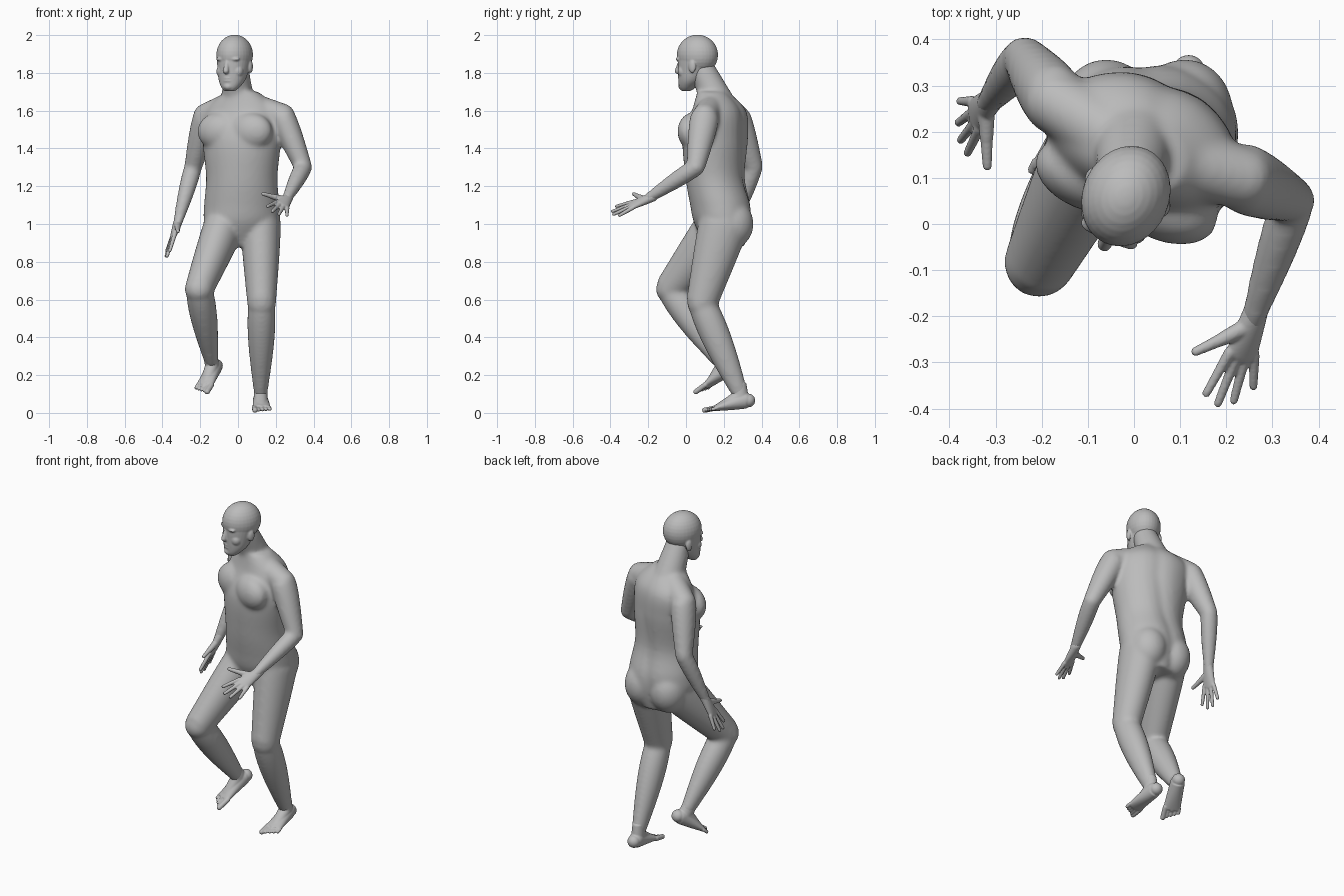
import bpy, bmesh, math
from mathutils import Vector, Matrix

if "Cube" in bpy.data.objects:
    bpy.data.objects.remove(bpy.data.objects["Cube"], do_unlink=True)

GREY = (0.5, 0.5, 0.5, 1)
skin = bpy.data.materials.new("plain_grey")
skin.use_nodes = True
skin.diffuse_color = GREY
skin.node_tree.nodes["Principled BSDF"].inputs["Base Color"].default_value = GREY

SIDES = 32
ANGLES = [math.tau * step / SIDES for step in range(SIDES)]
WORLD = Matrix()


def loft(bm, rings, frame):
    """Skin a list of closed rings and cap both ends."""
    rings = [[bm.verts.new(frame @ point) for point in ring] for ring in rings]
    for lower, upper in zip(rings, rings[1:]):
        for step in range(SIDES):
            bm.faces.new((lower[step - 1], lower[step], upper[step], upper[step - 1]))
    bm.faces.new(rings[0])
    bm.faces.new(rings[-1])


def smooth_rows(rows, steps=5):
    """Catmull-Rom interpolation between the given rows."""
    ends = [rows[0]] + rows + [rows[-1]]
    for before, start, end, after in zip(ends, ends[1:], ends[2:], ends[3:]):
        before, start, end, after = map(Vector, (before, start, end, after))
        for step in range(steps):
            t = step / steps
            leave, arrive = (end - before) / 2, (after - start) / 2
            yield (start + leave * t + (3 * (end - start) - 2 * leave - arrive) * t ** 2
                   + (2 * (start - end) + leave + arrive) * t ** 3)
    yield Vector(rows[-1])


def stack(bm, rows, frame=WORLD, twist=None, groove=0):
    """Horizontal ovals from (height, y, half width, half depth) rows."""
    rings = []
    for height, y, width, depth in smooth_rows(rows):
        turn = Matrix.Rotation(twist(height) if twist else 0, 3, "Z")
        ring = []
        for angle in ANGLES:
            spine = 1 - groove * math.exp(-((angle - math.pi / 2) / 0.2) ** 2)
            oval = Vector((width * math.cos(angle), depth * math.sin(angle) * spine, 0))
            ring.append(turn @ oval + Vector((0, y, height)))
        rings.append(ring)
    loft(bm, rings, frame)


def ball(bm, centre, radii, frame=WORLD):
    place = frame @ Matrix.Translation(centre) @ Matrix.Diagonal((*radii, 1))
    bmesh.ops.create_uvsphere(bm, u_segments=SIDES, v_segments=SIDES // 2, radius=1, matrix=place)


def pair(bm, centre, radii, frame=WORLD):
    x, y, z = centre
    for side in (-1, 1):
        ball(bm, (side * x, y, z), radii, frame)


def limb(bm, start, end, thick, thin, bulge=0, flat=(1, 1), frame=WORLD):
    """Tapered, swelling, round-ended segment; flat is depth over width at each end."""
    start, end = Vector(start), Vector(end)
    along = (end - start).normalized()
    side = Vector((1, 0, 0))
    side = (side - along * side.dot(along)).normalized()
    front = along.cross(side)
    rings, steps = [], 12
    for step in range(steps + 1):
        t = step / steps
        radius = thick + (thin - thick) * t + bulge * math.sin(math.pi * t ** 0.7)
        depth = radius * (flat[0] + (flat[1] - flat[0]) * t)
        middle = start.lerp(end, t)
        rings.append([middle + side * radius * math.cos(a) + front * depth * math.sin(a) for a in ANGLES])
    loft(bm, rings, frame)
    for tip, radius, ratio in ((start, thick, flat[0]), (end, thin, flat[1])):
        ball(bm, tip, [radius * min(1, ratio)] * 3, frame)


def axes(origin, main, hint, flip=1):
    """Local frame with y along main and x towards hint."""
    y = Vector(main).normalized()
    x = Vector(hint)
    x = (x - y * x.dot(y)).normalized()
    frame = Matrix((x, y, x.cross(y) * flip)).transposed().to_4x4()
    frame.translation = Vector(origin)
    return frame


def turned(origin, degrees):
    return Matrix.Translation(origin) @ Matrix.Rotation(math.radians(degrees), 4, "Z")


def finish(bm, name, voxel, rounds):
    """Fuse the overlapping volumes into one smooth skin."""
    bmesh.ops.recalc_face_normals(bm, faces=bm.faces)
    mesh = bpy.data.meshes.new(name)
    bm.to_mesh(mesh)
    bm.free()
    obj = bpy.data.objects.new(name, mesh)
    bpy.context.collection.objects.link(obj)
    fuse = obj.modifiers.new("fuse", "REMESH")
    fuse.mode = "VOXEL"
    fuse.voxel_size = voxel
    soften = obj.modifiers.new("soften", "SMOOTH")
    soften.factor = 0.5
    soften.iterations = rounds
    bpy.context.view_layer.objects.active = obj
    for modifier in ("fuse", "soften"):
        bpy.ops.object.modifier_apply(modifier=modifier)
    obj.data.materials.clear()
    obj.data.materials.append(skin)
    obj.data.polygons.foreach_set("use_smooth", [True] * len(obj.data.polygons))


def leg(bm, hip, knee, ankle):
    limb(bm, hip, knee, 0.107, 0.076, bulge=0.003, flat=(1.25, 1.1))
    limb(bm, knee, ankle, 0.067, 0.036, bulge=0.016, flat=(1.05, 1.2))


def arm(bm, shoulder, elbow, wrist):
    limb(bm, (0, 0.16, 1.645), shoulder, 0.075, 0.068)
    limb(bm, shoulder, elbow, 0.066, 0.047, bulge=0.006, flat=(1.15, 1.05))
    limb(bm, elbow, wrist, 0.046, 0.026, bulge=0.006)


def hand(name, frame):
    """Local x points to the thumb, y along the fingers."""
    bm = bmesh.new()
    limb(bm, (0, -0.04, 0), (0, 0.09, 0), 0.026, 0.041, flat=(0.95, 0.33), frame=frame)
    for finger, reach in enumerate((0.182, 0.203, 0.193, 0.155)):
        x = 0.031 - 0.021 * finger
        limb(bm, (x, 0.08, 0), (x * 1.75, reach, 0), 0.012, 0.009, frame=frame)
    limb(bm, (0.01, 0.015, 0), (0.06, 0.05, 0), 0.019, 0.015, frame=frame)
    limb(bm, (0.06, 0.05, 0), (0.115, 0.085, 0), 0.014, 0.01, frame=frame)
    finish(bm, name, 0.0045, 2)


def foot(name, frame):
    """Local x points to the big toe, y forward, z up from the sole."""
    bm = bmesh.new()
    ball(bm, (0, -0.04, -0.045), [0.036] * 3, frame)
    limb(bm, (0, -0.02, -0.04), (0, 0.14, -0.062), 0.04, 0.049, flat=(1.15, 0.32), frame=frame)
    limb(bm, (0, 0.01, -0.02), (0, 0.11, -0.055), 0.036, 0.03, flat=(1, 0.7), frame=frame)
    limb(bm, (0, 0, -0.04), (0, 0, 0.05), 0.037, 0.034, flat=(1.2, 1.2), frame=frame)
    for toe in range(5):
        x = 0.038 - 0.02 * toe
        radius = 0.0095 if toe else 0.014
        limb(bm, (x, 0.13, -0.062), (x, 0.195 - 0.01 * toe, -0.066), radius, radius, frame=frame)
    finish(bm, name, 0.004, 3)


# Joints of the striding pose
left_ankle, right_ankle = (0.12, 0.285, 0.105), (-0.14, 0.19, 0.268)
left_wrist, right_wrist = (0.257, -0.21, 1.13), (-0.318, 0.26, 1.01)

# Body: twisted trunk with neck, chest and seat
body = bmesh.new()
stack(body, [(0.88, 0.21, 0.11, 0.1), (1, 0.195, 0.195, 0.15), (1.1, 0.185, 0.2, 0.163),
             (1.25, 0.155, 0.19, 0.157), (1.45, 0.155, 0.213, 0.166), (1.6, 0.175, 0.2, 0.132),
             (1.7, 0.14, 0.09, 0.08)],
      frame=Matrix.Translation((0.02, 0, 0)), groove=0.08,
      twist=lambda height: math.radians(max(-22, 5 - 60 * (height - 1))))
limb(body, (0, 0.18, 1.62), (-0.01, 0.085, 1.82), 0.09, 0.068)
pair(body, (0.09, -0.085, 0), (0.12, 0.075, 0.1), turned((0.015, 0.15, 1.49), -22))
pair(body, (0.085, 0, 0), (0.105, 0.115, 0.13), turned((0.025, 0.243, 1), 0))
leg(body, (0.12, 0.2, 1), (0.125, 0.083, 0.58), left_ankle)
leg(body, (-0.07, 0.19, 1), (-0.206, -0.084, 0.655), right_ankle)
arm(body, (0.235, 0.1, 1.57), (0.346, 0.052, 1.3), left_wrist)
arm(body, (-0.17, 0.265, 1.57), (-0.238, 0.36, 1.3), right_wrist)
finish(body, "body", 0.01, 14)

# Hands and feet
hand("left_hand", axes(left_wrist, main=(-0.3, -0.9, -0.36), hint=(-0.8, 0.1, 0.5)))
hand("right_hand", axes(right_wrist, main=(-0.3, -0.3, -0.9), hint=(0.2, -0.9, 0.2)))
foot("left_foot", axes(left_ankle, main=(0.04, -1, -0.13), hint=(-1, 0, 0)))
foot("right_foot", axes(right_ankle, main=(-0.36, -0.77, -0.5), hint=(0.9, -0.4, 0), flip=-1))

# Head: local x points to an ear, y to the back
face = turned((-0.02, 0.055, 0), -24)
head = bmesh.new()
ball(head, (0, 0.006, 1.895), (0.094, 0.112, 0.107), face)
stack(head, [(1.705, -0.06, 0.03, 0.025), (1.725, -0.05, 0.05, 0.045), (1.76, -0.03, 0.07, 0.068),
             (1.81, -0.015, 0.081, 0.085), (1.88, 0, 0.089, 0.1), (1.93, 0, 0.08, 0.09)], face)
limb(head, (0, -0.094, 1.865), (0, -0.108, 1.81), 0.009, 0.016, frame=face)
ball(head, (0, -0.08, 1.728), (0.026, 0.022, 0.02), face)
for lip in (1.772, 1.758):
    ball(head, (0, -0.086, lip), (0.028, 0.016, 0.008), face)
pair(head, (0.036, -0.083, 1.873), (0.032, 0.016, 0.011), face)     # brows
pair(head, (0.033, -0.076, 1.848), (0.016, 0.015, 0.009), face)     # eyes
pair(head, (0.044, -0.056, 1.808), (0.032, 0.03, 0.034), face)      # cheeks
pair(head, (0.088, 0.015, 1.833), (0.011, 0.02, 0.034), face)       # ears
finish(head, "head", 0.0045, 5)
